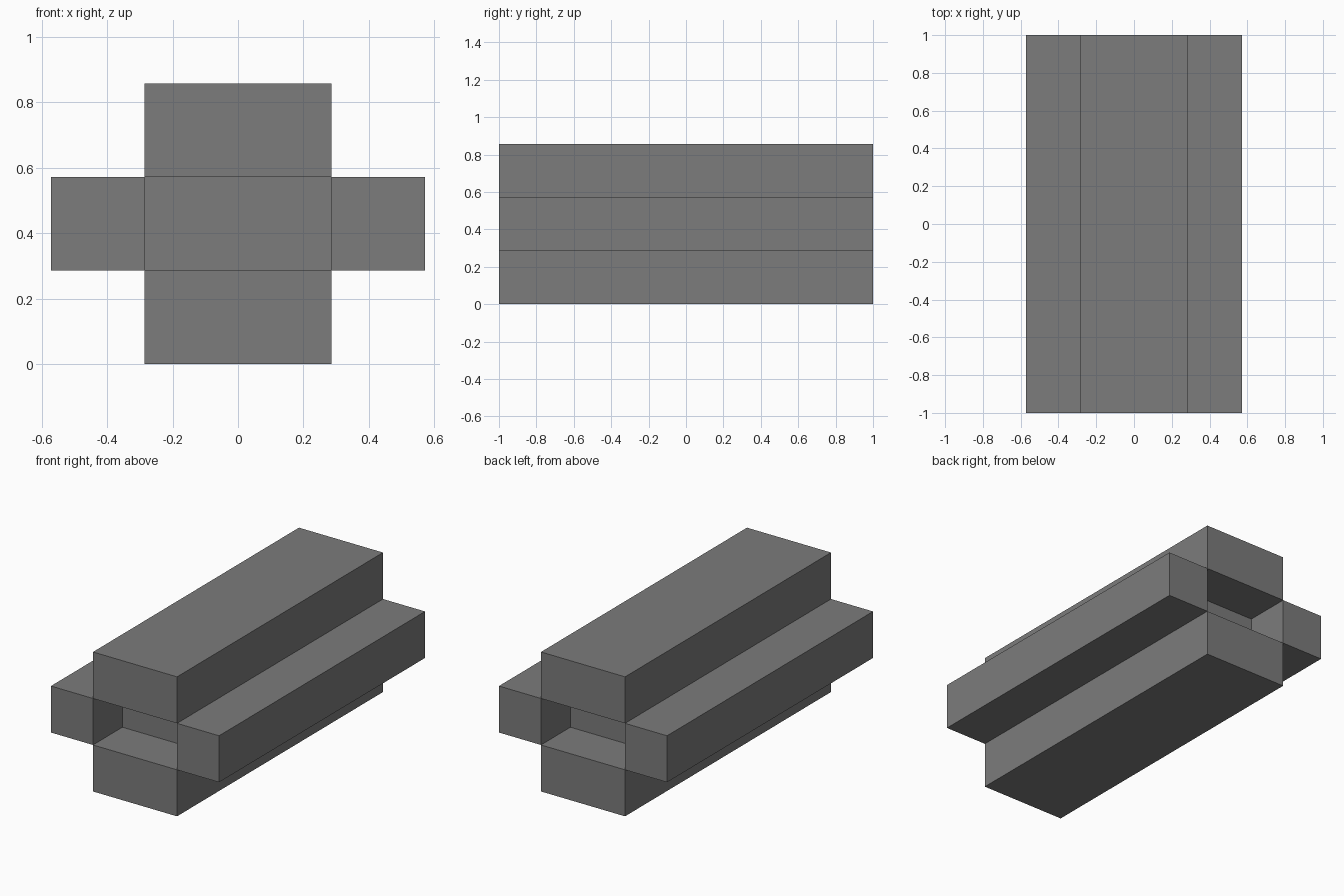
import bpy

cube = bpy.data.objects.get("Cube")
if cube:
    bpy.data.objects.remove(cube, do_unlink=True)

U = 2 / 7  # module: the model is 4 x 7 x 3 modules

grey = bpy.data.materials.new("mid grey")
grey.use_nodes = True
colour = (0.2, 0.2, 0.2, 1)
grey.diffuse_color = colour
grey.node_tree.nodes["Principled BSDF"].inputs["Base Color"].default_value = colour


def block(name, centre, size):
    """Flat-shaded box, centre and size in modules."""
    bpy.ops.mesh.primitive_cube_add(size=1, location=[c * U for c in centre])
    ob = bpy.context.object
    ob.name = name
    ob.scale = [s * U for s in size]
    bpy.ops.object.transform_apply(location=False, rotation=False, scale=True)
    ob.data.materials.append(grey)
    return ob


# Wide beams above and below
block("lower_beam", (0, 0, 0.5), (2, 7, 1))
block("upper_beam", (0, 0, 2.5), (2, 7, 1))

# Square beams along both sides
for side, name in ((1, "left_beam"), (-1, "right_beam")):
    block(name, (side * 1.5, 0, 1.5), (1, 7, 1))

# Core, set back one module at each end to leave a recess
block("core", (0, 0, 1.5), (2, 5, 1))
